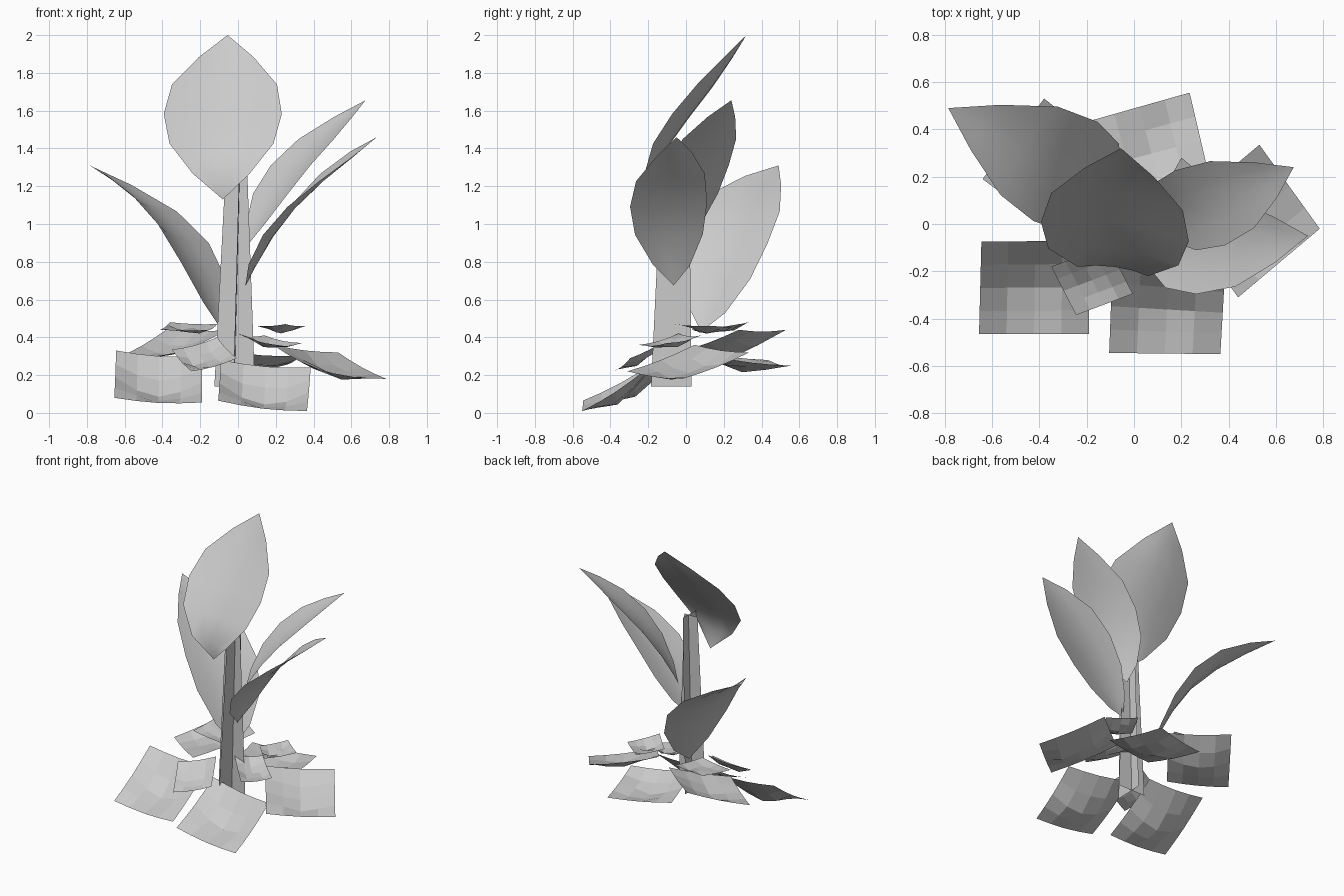
import bpy
import bmesh
import math
import random
from mathutils import Vector

random.seed(4)

cube = bpy.data.objects.get("Cube")
if cube:
    bpy.data.objects.remove(cube, do_unlink=True)

# Single flat grey for the whole plant
grey = bpy.data.materials.new("plain_grey")
grey.use_nodes = True
colour = (0.6, 0.6, 0.6, 1)
grey.diffuse_color = colour
for node in grey.node_tree.nodes:
    if node.type == 'BSDF_PRINCIPLED':
        node.inputs["Base Color"].default_value = colour


def surface(name, rows, smooth):
    """Skin a grid of points, collapsing any coincident ones."""
    bm = bmesh.new()
    grid = [[bm.verts.new(point) for point in row] for row in rows]
    for low, high in zip(grid, grid[1:]):
        for i in range(len(low) - 1):
            face = bm.faces.new((low[i], low[i + 1], high[i + 1], high[i]))
            face.smooth = smooth
    bmesh.ops.remove_doubles(bm, verts=bm.verts, dist=0.0005)
    mesh = bpy.data.meshes.new(name)
    bm.to_mesh(mesh)
    bm.free()
    mesh.materials.append(grey)
    obj = bpy.data.objects.new(name, mesh)
    bpy.context.collection.objects.link(obj)


# Outline shared by the tall leaves: position along the leaf, relative width
OUTLINE = [(0, 0), (0.1, 0.48), (0.27, 0.88), (0.46, 1),
           (0.66, 0.89), (0.85, 0.46), (1, 0)]


def tall_leaf(name, base, tip, side, half_width, bow, peak, sway=0, twist=0):
    """Cupped leaf arching from base to tip, optionally bent sideways and twisted."""
    base, tip = Vector(base), Vector(tip)
    axis = tip - base
    side = Vector(side).normalized()
    up = side.cross(axis).normalized()
    rows = []
    for t, width in OUTLINE:
        width *= half_width
        arch = math.sin(math.pi * t ** peak)
        centre = base + axis * t + side * (sway * arch)
        across = side - up * (twist * (2 * t - 1))
        row = []
        for u in (-1, -0.5, 0, 0.5, 1):
            height = bow * arch - 0.15 * width * (1 - u * u)
            row.append(centre + across * (u * width) + up * height)
        rows.append(row)
    surface(name, rows, True)


tall_leaf("top_leaf", (-0.08, -0.16, 1.13), (-0.055, 0.32, 2),
          (1, -0.13, 0), 0.315, 0.125, 0.52)
tall_leaf("right_leaf", (-0.08, 0.08, 0.43), (-0.785, 0.49, 1.31),
          (0.53, 0.82, -0.2), 0.255, 0.17, 1)
tall_leaf("left_back_leaf", (0.06, 0, 0.9), (0.675, 0.24, 1.655),
          (0.55, -0.83, 0), 0.19, 0.1, 0.85)
tall_leaf("left_front_leaf", (0.04, -0.065, 0.675), (0.735, -0.05, 1.46),
          (-0.07, -1, -0.07), 0.205, 0.105, 0.85, 0.035, 0.2)


def ground_leaf(name, inner_a, inner_b, outer_a, outer_b, sag=0.015, bowl=0.065):
    """Crumpled square sheet, hollow in the middle, between four corners."""
    a, b, c, d = map(Vector, (inner_a, inner_b, outer_a, outer_b))
    steps = 4
    rows = []
    for j in range(steps + 1):
        v = j / steps
        row = []
        for i in range(steps + 1):
            u = i / steps
            point = a.lerp(b, u).lerp(c.lerp(d, u), v)
            dip_u, dip_v = math.sin(math.pi * u), math.sin(math.pi * v)
            point.z -= sag * (dip_u + dip_v) + bowl * dip_u * dip_v
            if 0 < i < steps and 0 < j < steps:
                point.z += random.uniform(-0.012, 0.012)
            row.append(point)
        rows.append(row)
    surface(name, rows, False)


# Large sheets around the foot
ground_leaf("front_right_sheet", (-0.645, -0.075, 0.33), (-0.19, -0.07, 0.3),
            (-0.655, -0.465, 0.08), (-0.19, -0.465, 0.055))
ground_leaf("front_left_sheet", (-0.09, -0.15, 0.28), (0.385, -0.2, 0.24),
            (-0.105, -0.545, 0.065), (0.365, -0.55, 0.01))
ground_leaf("left_sheet", (0.185, 0.045, 0.36), (0.53, 0.335, 0.32),
            (0.44, -0.31, 0.22), (0.785, -0.02, 0.18), 0.01, 0.045)
ground_leaf("back_left_sheet", (-0.08, 0.05, 0.33), (0.33, 0.15, 0.3),
            (-0.19, 0.435, 0.28), (0.235, 0.555, 0.25), 0.01, 0.045)
ground_leaf("back_right_sheet", (-0.32, -0.05, 0.32), (-0.06, 0.28, 0.44),
            (-0.64, 0.19, 0.29), (-0.38, 0.53, 0.44), 0.01, 0.045)

# Small sheets higher up
ground_leaf("small_front_sheet", (-0.35, -0.18, 0.335), (-0.11, -0.09, 0.4),
            (-0.245, -0.385, 0.22), (-0.005, -0.295, 0.29), 0.01, 0.025)
ground_leaf("small_left_sheet", (0, -0.04, 0.42), (0.14, 0.08, 0.41),
            (0.2, -0.25, 0.36), (0.34, -0.1, 0.37), 0.01, 0.025)
ground_leaf("small_back_sheet", (0.1, 0.1, 0.46), (0.2, 0.28, 0.46),
            (0.25, -0.06, 0.47), (0.36, 0.15, 0.46), 0.005, 0.025)
ground_leaf("small_right_sheet", (-0.15, 0.03, 0.44), (-0.11, 0.28, 0.47),
            (-0.41, 0.08, 0.44), (-0.36, 0.33, 0.48), 0.005, 0.025)

# Stem of two crossed tapering blades
surface("stem_wide_blade",
        [[(-0.125, -0.045, 0.14), (0.09, -0.045, 0.14)],
         [(-0.06, -0.045, 1.39), (0.045, -0.045, 1.39)]], False)
surface("stem_deep_blade",
        [[(-0.025, -0.185, 0.14), (-0.015, 0.03, 0.14)],
         [(0.008, -0.125, 1.39), (0.015, 0.015, 1.39)]], False)
